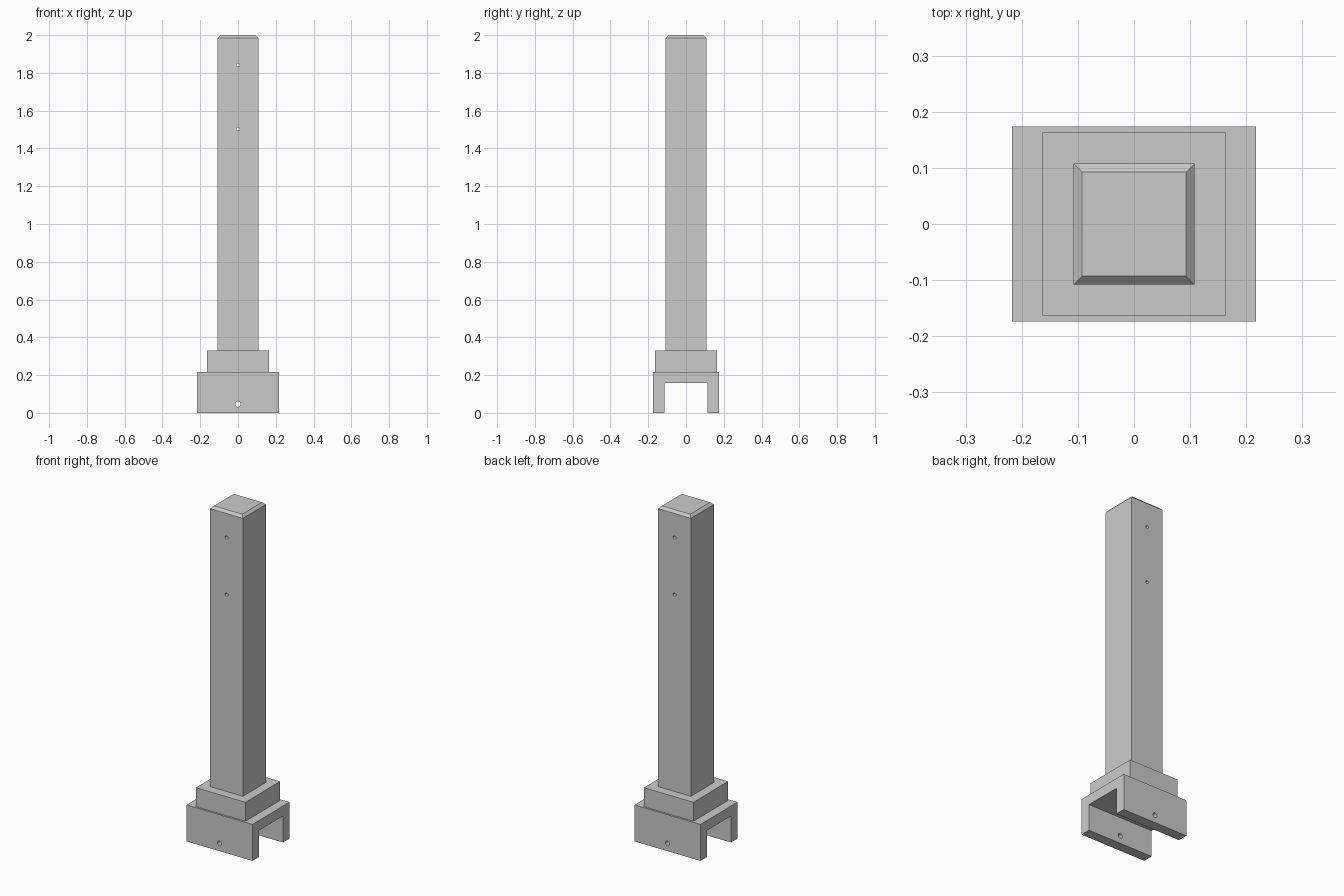
import bpy, bmesh, math
from mathutils import Matrix, Vector

cube = bpy.data.objects.get("Cube")
if cube:
    bpy.data.objects.remove(cube, do_unlink=True)

grey = bpy.data.materials.new("mid grey")
grey.use_nodes = True
colour = (0.6, 0.6, 0.6, 1)
grey.diffuse_color = colour
grey.node_tree.nodes["Principled BSDF"].inputs["Base Color"].default_value = colour


def finish(name, bm):
    bmesh.ops.recalc_face_normals(bm, faces=bm.faces)
    mesh = bpy.data.meshes.new(name)
    bm.to_mesh(mesh)
    bm.free()
    mesh.materials.append(grey)
    obj = bpy.data.objects.new(name, mesh)
    bpy.context.collection.objects.link(obj)
    return obj


def block(name, half_x, half_y, bottom, top, chamfer=0):
    bm = bmesh.new()
    bmesh.ops.create_cube(bm, size=1)
    bmesh.ops.scale(bm, verts=bm.verts, vec=(2 * half_x, 2 * half_y, top - bottom))
    bmesh.ops.translate(bm, verts=bm.verts, vec=(0, 0, (top + bottom) / 2))
    if chamfer:
        rim = [e for e in bm.edges if all(v.co.z > top - 0.001 for v in e.verts)]
        bmesh.ops.bevel(bm, geom=rim, offset=chamfer, segments=1, affect="EDGES")
    return finish(name, bm)


def drill(target, z, radius):
    # Round hole running front to back through the part
    bm = bmesh.new()
    bmesh.ops.create_cone(bm, cap_ends=True, segments=24, radius1=radius,
                          radius2=radius, depth=1,
                          matrix=Matrix.Translation((0, 0, z)) @ Matrix.Rotation(math.pi / 2, 4, "X"))
    cutter = finish(target.name + "_hole_cutter", bm)
    cutter.hide_render = True
    cutter.hide_set(True)
    cutter.display_type = "WIRE"
    mod = target.modifiers.new("hole", "BOOLEAN")
    mod.operation = "DIFFERENCE"
    mod.solver = "EXACT"
    mod.object = cutter
    # Bake the cut and discard the helper
    bpy.context.view_layer.update()
    graph = bpy.context.evaluated_depsgraph_get()
    cut_mesh = bpy.data.meshes.new_from_object(target.evaluated_get(graph))
    target.modifiers.clear()
    target.data = cut_mesh
    bpy.data.objects.remove(cutter, do_unlink=True)


# Saddle bracket: an upside-down U extruded sideways
half_x, outer, inner, roof, height = 0.217, 0.174, 0.113, 0.157, 0.217
half_profile = [(inner, roof), (inner, 0), (outer, 0), (outer, height)]
profile = half_profile + [(-y, z) for y, z in reversed(half_profile)]
bm = bmesh.new()
face = bm.faces.new([bm.verts.new((-half_x, y, z)) for y, z in profile])
side = bmesh.ops.extrude_face_region(bm, geom=[face])
moved = [g for g in side["geom"] if isinstance(g, bmesh.types.BMVert)]
bmesh.ops.translate(bm, verts=moved, vec=Vector((2 * half_x, 0, 0)))
bracket = finish("saddle_bracket", bm)
drill(bracket, 0.046, 0.014)

# Square collar between bracket and post
block("collar", 0.163, 0.163, height, 0.33)

# Tall post with chamfered top and two fixing holes
post = block("post", 0.108, 0.108, 0.33, 2.0, chamfer=0.015)
for z in (1.503, 1.842):
    drill(post, z, 0.009)
